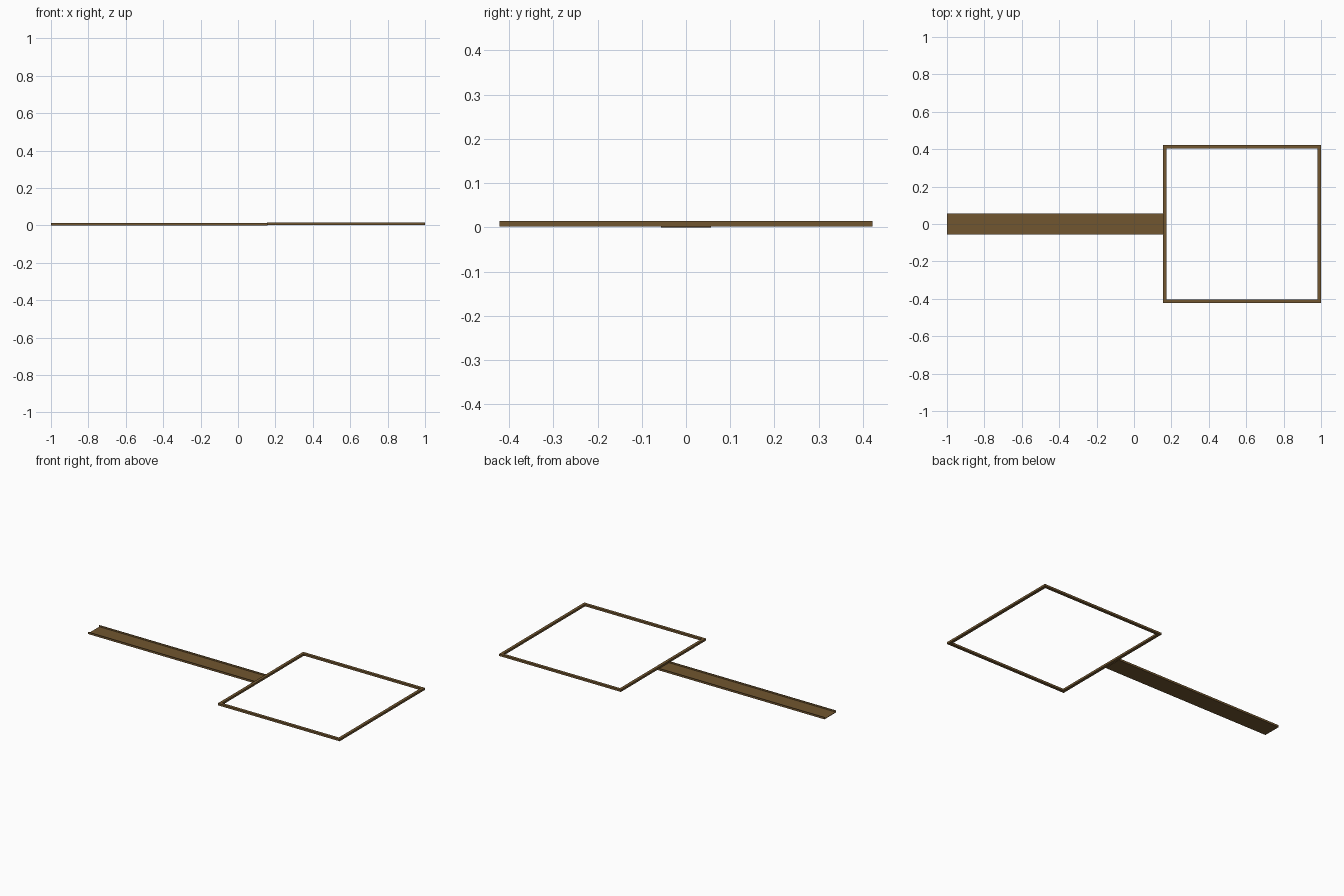
import bpy, bmesh

if "Cube" in bpy.data.objects:
    bpy.data.objects.remove(bpy.data.objects["Cube"])

brown = bpy.data.materials.new("dark wood brown")
brown.diffuse_color = (0.165, 0.092, 0.029, 1)
brown.use_nodes = True
brown.node_tree.nodes["Principled BSDF"].inputs["Base Color"].default_value = brown.diffuse_color


def finish(name, bm):
    bmesh.ops.recalc_face_normals(bm, faces=bm.faces)
    me = bpy.data.meshes.new(name)
    bm.to_mesh(me)
    bm.free()
    me.materials.append(brown)
    ob = bpy.data.objects.new(name, me)
    bpy.context.collection.objects.link(ob)


# handle: shallow open channel, profile in (y, z) swept along x
W, H, T, F = 0.057, 0.0125, 0.003, 0.003
profile = [(-W, 0), (W, 0), (W, H), (W - T, H), (W - T, F),
           (-W + T, F), (-W + T, H), (-W, H)]
bm = bmesh.new()
face = bm.faces.new([bm.verts.new((-1, y, z)) for y, z in profile])
swept = bmesh.ops.extrude_face_region(bm, geom=[face], use_keep_orig=True)["geom"]
for v in swept:
    if isinstance(v, bmesh.types.BMVert):
        v.co.x = 0.158
finish("handle_channel", bm)

# square frame: four mitred bars, cross-section swept round the square
CX, R, BAR, Z0, Z1 = 0.578, 0.422, 0.018, 0.002, 0.0145
section = [(R, Z0), (R, Z1), (R - BAR, Z1), (R - BAR, Z0)]
bm = bmesh.new()
rings = [[bm.verts.new((CX + sx * r, sy * r, z)) for r, z in section]
         for sx, sy in ((-1, -1), (1, -1), (1, 1), (-1, 1))]
for i in range(4):
    a, b = rings[i], rings[(i + 1) % 4]
    for j in range(4):
        k = (j + 1) % 4
        bm.faces.new((a[j], b[j], b[k], a[k]))
finish("square_frame", bm)
